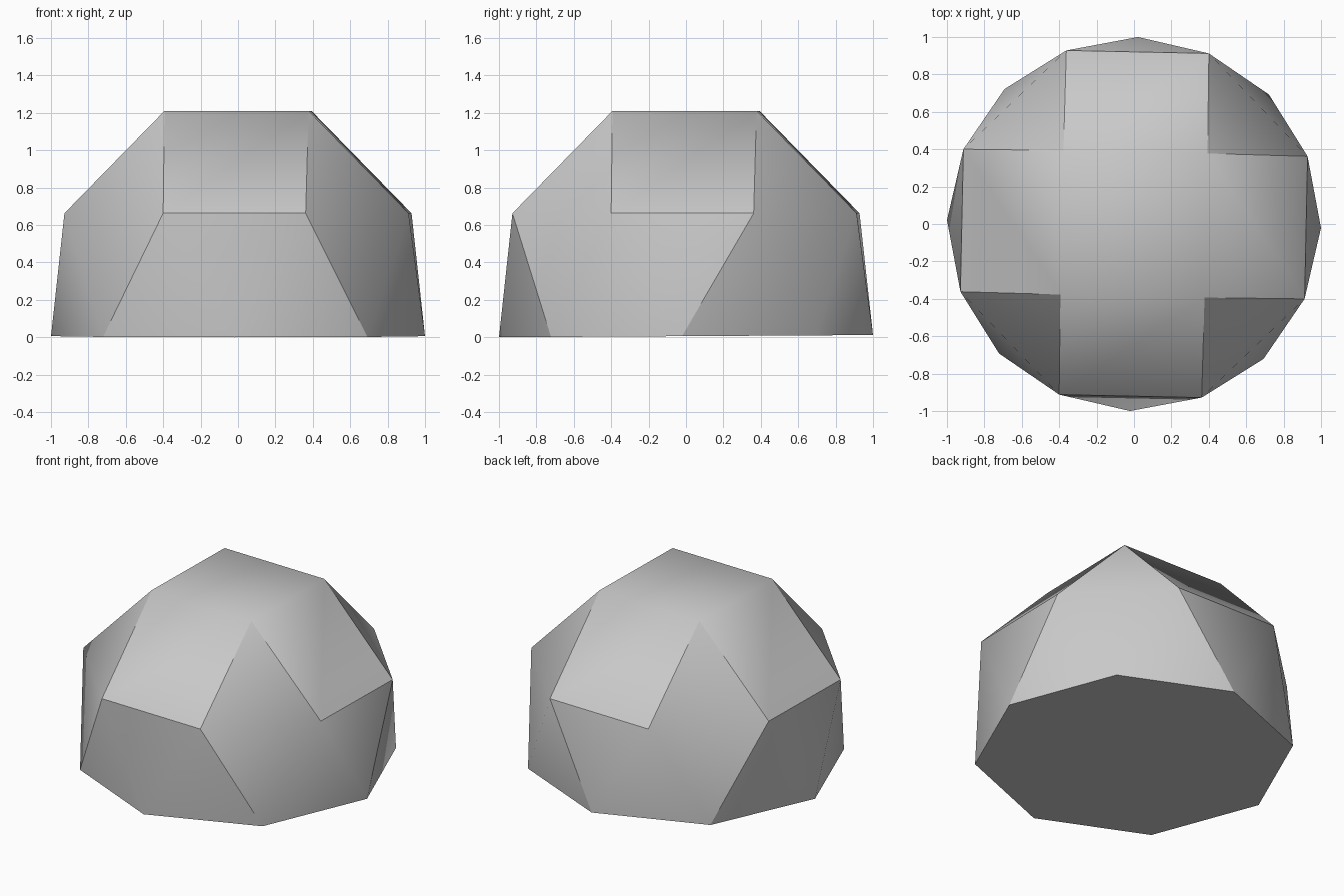
import bpy
import bmesh
from math import cos, sin, radians

cube = bpy.data.objects.get("Cube")
if cube:
    bpy.data.objects.remove(cube, do_unlink=True)

# Plain grey stone
stone = bpy.data.materials.new("light_grey")
stone.use_nodes = True
grey = (0.58, 0.58, 0.58, 1)
stone.diffuse_color = grey
stone.node_tree.nodes["Principled BSDF"].inputs["Base Color"].default_value = grey

TWIST = -1.2  # the whole dome is turned slightly
bm = bmesh.new()


def ring(count, radius, start, height, tilt=0):
    """Evenly spaced ring of vertices, optionally rising towards the back."""
    verts = []
    for i in range(count):
        a = radians(start + TWIST + 360 * i / count)
        y = radius * sin(a)
        verts.append(bm.verts.new((radius * cos(a), y, height + tilt * y)))
    return verts


base = ring(8, 1.0, 0, 0.006, 0.006)
waist = ring(8, 0.996, 22.5, 0.663)
crown = ring(4, 0.545, 45, 1.21)

# Flat underside and top
underside = bm.faces.new(base[::-1])
bm.faces.new(crown)

# Zigzag wall between base and waist
for i in range(8):
    j = (i + 1) % 8
    bm.faces.new((base[i], base[j], waist[i]))
    bm.faces.new((waist[i], base[j], waist[j]))

# Sloping roof: a corner triangle, then a rectangle, on each quarter
for i in range(4):
    a, b, c = waist[2 * i], waist[2 * i + 1], waist[(2 * i + 2) % 8]
    bm.faces.new((a, b, crown[i]))
    bm.faces.new((b, c, crown[(i + 1) % 4], crown[i]))

for face in bm.faces:
    face.smooth = True


def crease(a, b):
    edge = bm.edges.get((a, b))
    edge.smooth = False


# Creases around the underside, the corners and the eaves of the rectangles
for edge in underside.edges:
    edge.smooth = False
for i in range(4):
    crease(crown[i], waist[2 * i])
    crease(crown[i], waist[2 * i + 1])
    crease(waist[2 * i + 1], waist[(2 * i + 2) % 8])

# Creases running down the wall
for w, b in ((0, 0), (1, 2), (3, 3), (5, 5), (6, 7)):
    crease(waist[w], base[b])

bmesh.ops.recalc_face_normals(bm, faces=bm.faces[:])
mesh = bpy.data.meshes.new("faceted_dome")
bm.to_mesh(mesh)
bm.free()
mesh.materials.append(stone)
dome = bpy.data.objects.new("faceted_dome", mesh)
bpy.context.collection.objects.link(dome)
